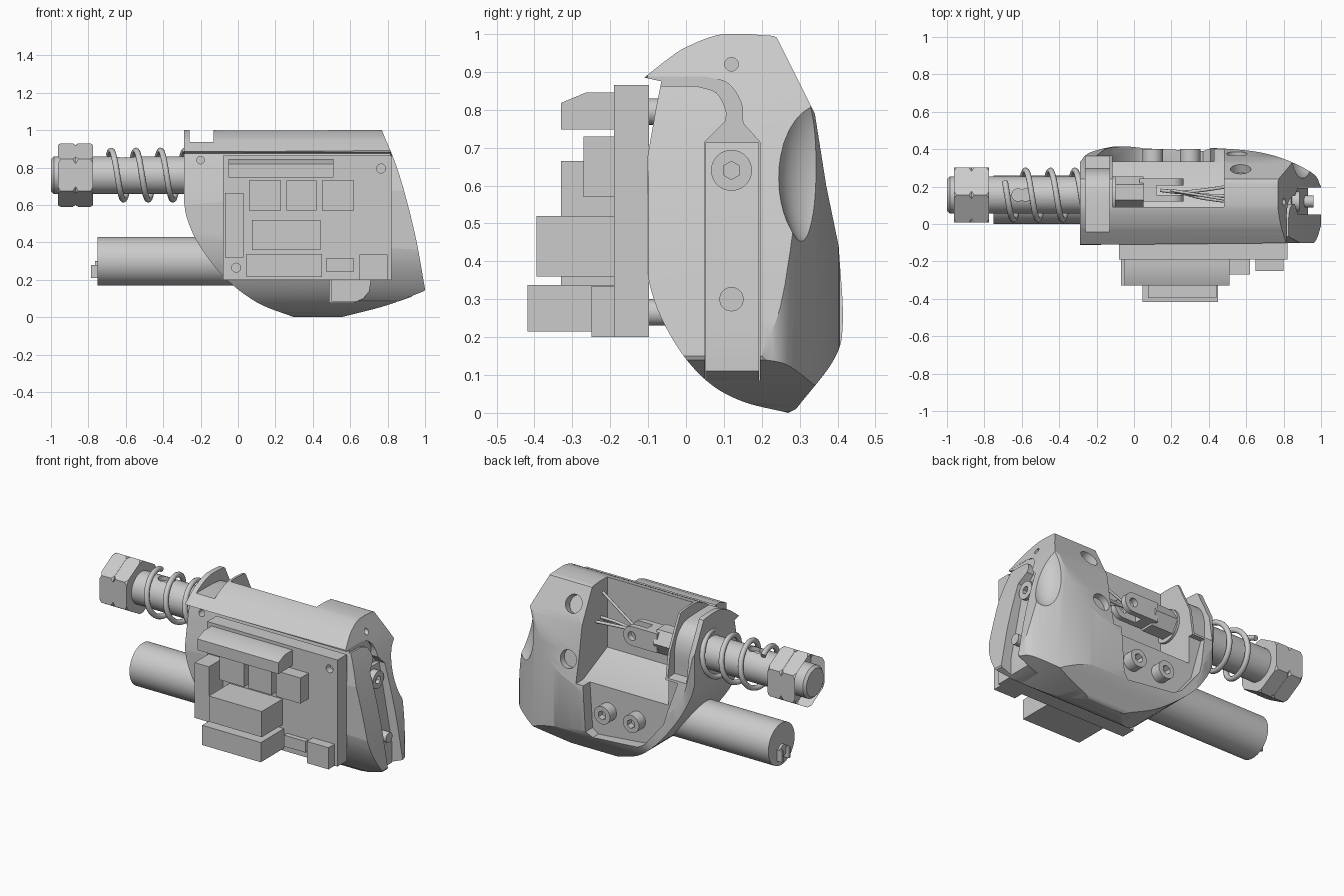
import bpy, bmesh
from math import sin, cos, pi, radians
from mathutils import Vector

if "Cube" in bpy.data.objects:
    bpy.data.objects.remove(bpy.data.objects["Cube"])


def finish(name, bm, smooth=True):
    bmesh.ops.recalc_face_normals(bm, faces=bm.faces)
    me = bpy.data.meshes.new(name)
    bm.to_mesh(me)
    bm.free()
    ob = bpy.data.objects.new(name, me)
    bpy.context.collection.objects.link(ob)
    if smooth:
        shade(ob)
    return ob


def shade(ob):
    bpy.ops.object.select_all(action='DESELECT')
    ob.select_set(True)
    bpy.context.view_layer.objects.active = ob
    bpy.ops.object.shade_smooth_by_angle(angle=radians(28))


def prism(name, pts, axis, a, b):
    """Extrude a 2D profile along axis from a to b."""
    place = {'x': lambda p, t: (t, p[0], p[1]), 'y': lambda p, t: (p[0], t, p[1]),
             'z': lambda p, t: (p[0], p[1], t)}[axis]
    bm = bmesh.new()
    lo = [bm.verts.new(place(p, a)) for p in pts]
    hi = [bm.verts.new(place(p, b)) for p in pts]
    bm.faces.new(lo)
    bm.faces.new(hi)
    n = len(pts)
    for i in range(n):
        j = (i + 1) % n
        bm.faces.new((lo[i], lo[j], hi[j], hi[i]))
    return finish(name, bm)


def box(name, x0, x1, y0, y1, z0, z1):
    return prism(name, [(x0, y0), (x1, y0), (x1, y1), (x0, y1)], 'z', z0, z1)


def cyl(name, p0, p1, r, n=40, r2=None, turn=0):
    p0, p1 = Vector(p0), Vector(p1)
    d = (p1 - p0).normalized()
    u = d.orthogonal().normalized() if abs(d.z) > .9 else Vector((0, 0, 1)).cross(d).cross(d).normalized()
    v = d.cross(u)
    bm = bmesh.new()
    rings = []
    for p, rad in ((p0, r), (p1, r if r2 is None else r2)):
        rings.append([bm.verts.new(p + rad * (u * cos(turn + 2*pi*i/n) + v * sin(turn + 2*pi*i/n))) for i in range(n)])
        bm.faces.new(rings[-1])
    for i in range(n):
        j = (i + 1) % n
        bm.faces.new((rings[0][i], rings[0][j], rings[1][j], rings[1][i]))
    return finish(name, bm)


def boolean(ob, tool, op='DIFFERENCE'):
    m = ob.modifiers.new('bool', 'BOOLEAN')
    m.operation, m.object, m.solver = op, tool, 'EXACT'
    bpy.ops.object.select_all(action='DESELECT')
    ob.select_set(True)
    bpy.context.view_layer.objects.active = ob
    bpy.ops.object.modifier_apply(modifier=m.name)
    bpy.data.objects.remove(tool, do_unlink=True)


def curve(pts, n=6):
    """Smooth open curve through the points."""
    P = [Vector(p) for p in pts]
    P = [2*P[0] - P[1]] + P + [2*P[-1] - P[-2]]
    out = []
    for i in range(1, len(P) - 2):
        a, b, c, d = P[i-1:i+3]
        for k in range(n):
            t = k / n
            out.append(tuple(.5 * (2*b + (c-a)*t + (2*a-5*b+4*c-d)*t*t + (3*b-a-3*c+d)*t**3)))
    return out + [tuple(P[-2])]


def wire(name, pts, r):
    cu = bpy.data.curves.new(name, 'CURVE')
    cu.dimensions, cu.bevel_depth, cu.bevel_resolution, cu.use_fill_caps = '3D', r, 3, True
    sp = cu.splines.new('POLY')
    sp.points.add(len(pts) - 1)
    for q, p in zip(sp.points, pts):
        q.co = (*p, 1)
    sp.use_smooth = True
    ob = bpy.data.objects.new(name, cu)
    bpy.context.collection.objects.link(ob)
    return ob


# Housing: intersection of front, side and top outlines
front = [(-.29, 1), (.77, 1)] + curve([(.77, .998), (.86, .77), (.945, .45), (1, .15)]) \
    + curve([(.995, .14), (.8, .065), (.56, .002)]) \
    + curve([(.3, 0), (.1, .08), (-.08, .22), (-.21, .39), (-.27, .52), (-.29, .62)])
side = [(-.11, .885), (-.065, .875)] \
    + curve([(-.08, .8), (-.112, .6), (-.112, .45), (-.085, .3), (-.02, .17), (.06, .08), (.15, .03), (.27, 0)]) \
    + curve([(.29, .01), (.39, .14), (.414, .24), (.403, .44)]) + [(.37, .6), (.34, .79), (.24, .99)] \
    + curve([(.23, .995), (.1, 1), (0, .965), (-.06, .925)])
top = [(-.29, -.112), (1, -.1)] + curve([(1, .2), (.95, .275), (.75, .365), (.5, .402), (0, .416), (-.12, .412),
                                         (-.24, .38), (-.29, .33)])
body = prism('housing', front, 'y', -.3, .6)
boolean(body, prism('t', side, 'x', -.6, 1.3), 'INTERSECT')
boolean(body, prism('t', top, 'z', -.2, 1.2), 'INTERSECT')

# Rear mechanism bay, screw plate recess, saddle groove on the collar
boolean(body, prism('t', [(.09, .56), (.33, .45), (.6, .45), (.6, 1.2), (.09, 1.2)], 'x', -.115, .48))
boolean(body, prism('t', [(-.2, .62), (-.13, .36), (.0, .2), (.05, .17), (.37, .14), (.41, .17), (.44, .62)], 'y', .335, .6))
groove = curve([(-.3, .935), (.12, .935), (.24, .9), (.295, .8), (.3, .64)]) + [(.7, .6), (.7, 1.3), (-.3, 1.3)]
boolean(body, prism('t', groove, 'x', -.258, -.13))

# End slot, gap under the top cap, front window, shell scoop
arch = curve([(.15, .765), (.145, .82), (.11, .87), (.05, .888)], 4)
inner = curve([(.03, .862), (.08, .845), (.105, .8), (.105, .77)], 4)
boolean(body, prism('t', [(.05, .085), (.195, .085), (.195, .715)] + arch + [(-.2, .888), (-.2, .865)] + inner
                    + [(.05, .715)], 'x', .815, 1.3))
boolean(body, prism('t', [(.49, .2), (.49, .08), (.62, .08), (.67, .1), (.7, .14), (.71, .2)], 'y', -.3, .12))
bm = bmesh.new()
bmesh.ops.create_uvsphere(bm, u_segments=40, v_segments=24, radius=1)
for v in bm.verts:
    v.co = (.93 + .12*v.co.x, .37 + .13*v.co.y, .65 + .24*v.co.z)
boolean(body, finish('t', bm))

# Screw holes in the shell
for p, d, r in (((.57, .285, .88), (0, .09, .045), .055), ((.55, .375, .575), (0, .1, .015), .055),
                ((.81, .12, .92), (.1, 0, 0), .018), ((-.2, -.06, .84), (0, -.1, 0), .02)):
    p, d = Vector(p), Vector(d)
    boolean(body, cyl('t', p - d*.4, p + d*2, r, 28))
shade(body)

# Lever in the end slot with socket screw and pivot pin
prism('end_lever', [(.5, .085), (.86, .085), (.93, .11), (.93, .22), (.84, .713), (.78, .713), (.78, .2), (.5, .2)],
      'y', .052, .193)
screw = cyl('lever_screw', (.82, .12, .64), (.885, .12, .64), .054)
boolean(screw, cyl('t', (.86, .12, .64), (1, .12, .64), .024, 6))
shade(screw)
cyl('pivot_pin', (.88, .12, .3), (.96, .12, .3), .032)

# Plate screws at the rear
for x, z in ((.1, .3), (.3, .3)):
    s = cyl('plate_screw', (x, .3, z), (x, .4, z), .055)
    boolean(s, cyl('t', (x, .36, z), (x, .5, z), .028, 6))
    shade(s)

# Threaded rod, nuts and spring
Y, Z = .155, .76
rod = cyl('rod', (-.985, Y, Z), (-.1, Y, Z), .1, 48)
for x in (-.62, -.58):
    boolean(rod, cyl('t', (x, Y, Z + .07), (x, Y, Z + .2), .033, 20))
shade(rod)
cyl('rod_tip', (-1, Y, Z), (-.985, Y, Z), .085, 48, .1)
for x in (-.963, -.868):
    nut = cyl('hex_nut', (x, Y, Z), (x + .094, Y, Z), .17, 6)
    # chamfer the corners with two cones
    boolean(nut, cyl('t', (x - .05, Y, Z), (x + .094, Y, Z), .26, 48, .16), 'INTERSECT')
    boolean(nut, cyl('t', (x, Y, Z), (x + .144, Y, Z), .16, 48, .26), 'INTERSECT')
    shade(nut)
turns, steps = 3.15, 150
wire('spring', [(-.69 + .415*i/steps, Y + .131*cos(2*pi*turns*i/steps + 1), Z + .131*sin(2*pi*turns*i/steps + 1))
                for i in range(steps + 1)], .016)

# Clevis and cables inside the bay
cyl('clevis_hex', (-.12, .17, Z), (.05, .17, Z), .085, 6, turn=pi/6)
arc = [(.205 + .06*cos(a), Z + .06*sin(a)) for a in [(-.5 + i/12)*pi for i in range(13)]]
fork = prism('clevis_fork', [(.03, Z - .06)] + arc + [(.03, Z + .06)], 'y', .12, .242)
boolean(fork, cyl('t', (.205, .05, Z), (.205, .4, Z), .027, 24))
boolean(fork, box('t', .12, .4, .155, .207, .6, .9))
shade(fork)
for z, y in ((.77, .15), (.76, .2), (.75, .12)):
    wire('cable', curve([(.14, .18, .76), (.24, .17, .76), (.36, (y + .16)/2, z), (.5, y, z)]), .009)
wire('upper_cable', [(.2, .18, .77), (.5, .13, .93)], .008)

# Motor with terminals
cyl('motor', (-.75, .13, .3), (.05, .13, .3), .13, 64)
cyl('motor_bearing', (-.765, .13, .265), (-.75, .13, .265), .035, 24)
for y in (.09, .16):
    box('motor_terminal', -.785, -.75, y, y + .015, .21, .28)

# Circuit board, standoffs and components: x0, x1, y front, z0, z1
board = box('circuit_board', -.08, .82, -.19, -.098, .2, .865)
for x, z in ((-.01, .265), (.765, .795)):
    cyl('standoff', (x, -.12, z), (x, -.02, z), .035, 20)
    boolean(board, cyl('t', (x, -.3, z), (x, -.15, z), .024, 20))
shade(board)
parts = [(-.07, .03, -.33, .32, .665), (.06, .23, -.27, .57, .73), (.26, .42, -.27, .57, .73),
         (.45, .62, -.27, .57, .73), (.075, .44, -.395, .36, .52), (.045, .45, -.418, .215, .338),
         (.47, .62, -.22, .245, .315), (.65, .8, -.25, .2, .335)]
for x0, x1, y, z0, z1 in parts:
    box('component', x0, x1, y, -.185, z0, z1)
prism('connector', [(-.185, .748), (-.33, .748), (-.33, .818), (-.265, .845), (-.185, .845)], 'x', -.05, .51)
